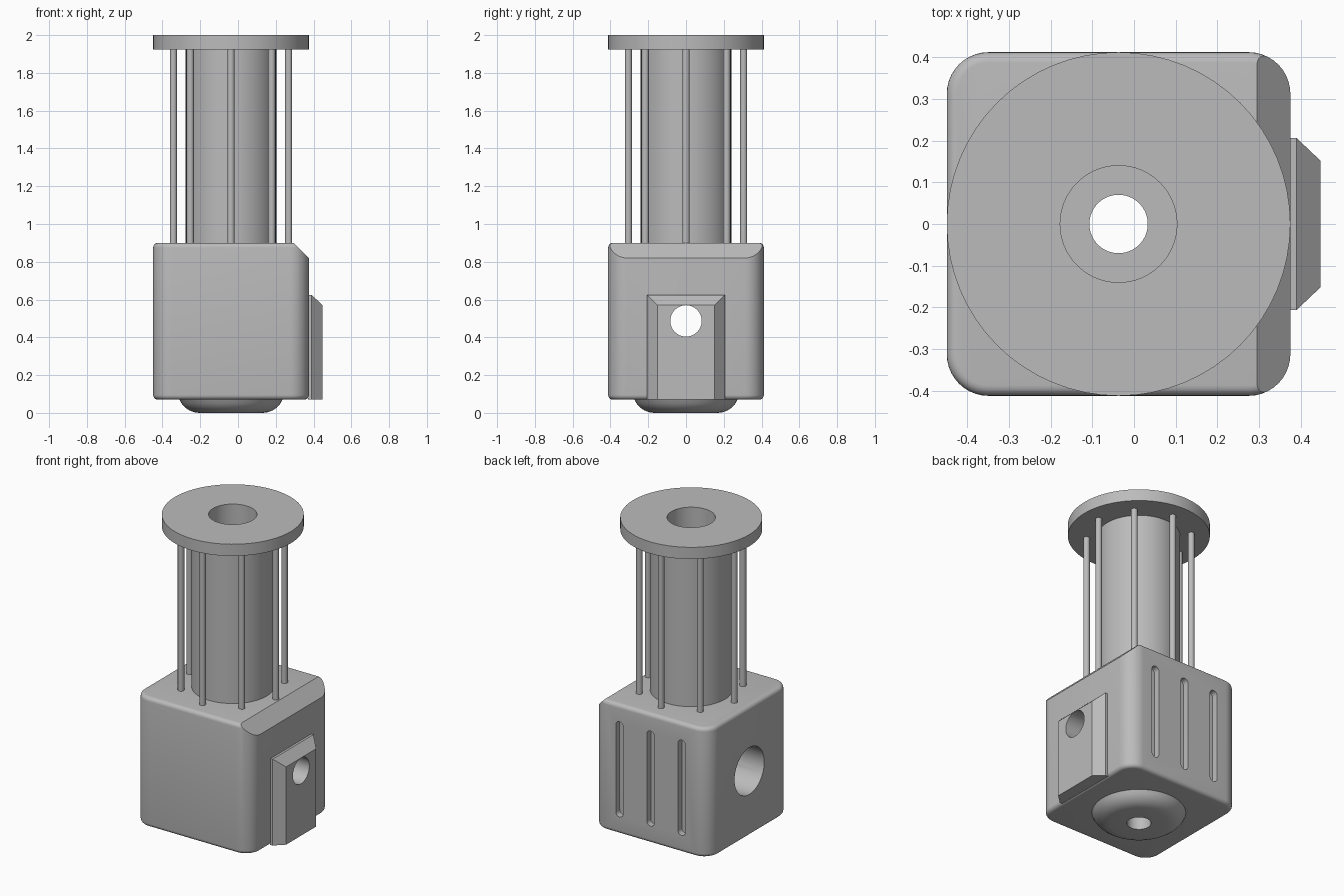
import bpy, bmesh
from math import sin, cos, pi, radians
from mathutils import Matrix, Vector

old = bpy.data.objects.get("Cube")
if old:
    bpy.data.objects.remove(old, do_unlink=True)

CX = -0.037          # x of the main axis
HALF = 0.412         # half width of the housing and flange radius
SEG = 64

grey = bpy.data.materials.new("plain_grey")
grey.use_nodes = True
colour = (0.5, 0.5, 0.5, 1)
grey.diffuse_color = colour
grey.node_tree.nodes["Principled BSDF"].inputs["Base Color"].default_value = colour


def finish(bm, name):
    bmesh.ops.recalc_face_normals(bm, faces=bm.faces)
    mesh = bpy.data.meshes.new(name)
    bm.to_mesh(mesh)
    bm.free()
    mesh.materials.append(grey)
    ob = bpy.data.objects.new(name, mesh)
    bpy.context.collection.objects.link(ob)
    return ob


def activate(ob):
    bpy.ops.object.select_all(action='DESELECT')
    ob.select_set(True)
    bpy.context.view_layer.objects.active = ob


def smooth(ob, angle=30):
    activate(ob)
    bpy.ops.object.shade_smooth_by_angle(angle=radians(angle))


def lathe(name, profile):
    """Spin a closed (radius, z) profile around the main axis."""
    bm = bmesh.new()
    rings = [[bm.verts.new((CX + r * cos(2 * pi * i / SEG), r * sin(2 * pi * i / SEG), z))
              for i in range(SEG)] for r, z in profile]
    for a, b in zip(rings, rings[1:] + rings[:1]):
        for i in range(SEG):
            j = (i + 1) % SEG
            bm.faces.new((a[i], a[j], b[j], b[i]))
    return finish(bm, name)


def cylinder(name, r, start, end, seg=SEG):
    start, end = Vector(start), Vector(end)
    axis = end - start
    turn = axis.to_track_quat('Z', 'Y').to_matrix().to_4x4()
    bm = bmesh.new()
    bmesh.ops.create_cone(bm, cap_ends=True, segments=seg, radius1=r, radius2=r,
                          depth=axis.length,
                          matrix=Matrix.Translation((start + end) / 2) @ turn)
    return finish(bm, name)


def cut(ob, cutter):
    mod = ob.modifiers.new("cut", 'BOOLEAN')
    mod.operation = 'DIFFERENCE'
    mod.solver = 'EXACT'
    mod.object = cutter
    activate(ob)
    bpy.ops.object.modifier_apply(modifier=mod.name)
    bpy.data.objects.remove(cutter, do_unlink=True)


def slot_cutter(x, r=0.026, low=0.18, high=0.79, depth=0.04):
    """Upright round-ended slot in the back face."""
    bm = bmesh.new()
    outline = []
    for z, first in ((high - r, 0), (low + r, pi)):
        for i in range(13):
            t = first + pi * i / 12
            outline.append(bm.verts.new((x + r * cos(t), HALF - depth, z + r * sin(t))))
    face = bm.faces.new(outline)
    moved = bmesh.ops.extrude_face_region(bm, geom=[face])["geom"]
    bmesh.ops.translate(bm, vec=(0, 0.2, 0),
                        verts=[v for v in moved if isinstance(v, bmesh.types.BMVert)])
    return finish(bm, "slot_cutter")


# Housing: rounded box with one chamfered top edge
bm = bmesh.new()
bmesh.ops.create_cube(bm, size=1, matrix=Matrix.Translation((CX, 0, 0.485))
                      @ Matrix.Diagonal((2 * HALF, 2 * HALF, 0.83, 1)))
upright = [e for e in bm.edges if abs(e.verts[0].co.z - e.verts[1].co.z) > 0.5]
bmesh.ops.bevel(bm, geom=upright, offset=0.1, segments=10, profile=0.5, affect='EDGES')
rims = [e for e in bm.edges if abs(e.verts[0].co.z - e.verts[1].co.z) < 0.01]
bmesh.ops.bevel(bm, geom=rims, offset=0.025, segments=5, profile=0.5, affect='EDGES')
sliced = bmesh.ops.bisect_plane(bm, geom=bm.verts[:] + bm.edges[:] + bm.faces[:],
                                plane_co=(0.295, 0, 0.9), plane_no=(1, 0, 1),
                                clear_outer=True)
bmesh.ops.holes_fill(bm, edges=[e for e in sliced["geom_cut"]
                                if isinstance(e, bmesh.types.BMEdge)], sides=0)
housing = finish(bm, "housing")

# Side boss: plate with sloped sides and top
bm = bmesh.new()
rings = []
for x, w, top in ((0.37, 0.206, 0.625), (0.39, 0.206, 0.625), (0.447, 0.152, 0.57)):
    rings.append([bm.verts.new((x, y, z)) for y, z in
                  ((-w, 0.072), (w, 0.072), (w, top), (-w, top))])
for a, b in zip(rings, rings[1:]):
    for i in range(4):
        j = (i + 1) % 4
        bm.faces.new((a[i], a[j], b[j], b[i]))
bm.faces.new(rings[0])
bm.faces.new(rings[-1])
boss = finish(bm, "side_boss")

# Bores and slots
PORT = 0.487
cut(housing, cylinder("cutter", 0.14, (CX, 0, 0.2), (CX, 0, 1.1)))
cut(housing, cylinder("cutter", 0.07, (CX, 0, -0.1), (CX, 0, 0.3)))
cut(housing, cylinder("cutter", 0.15, (-0.7, 0, PORT), (CX, 0, PORT)))
for part in (housing, boss):
    cut(part, cylinder("cutter", 0.083, (-0.1, 0, PORT), (0.7, 0, PORT)))
for offset in (-0.22, 0, 0.22):
    cut(housing, slot_cutter(CX + offset))
smooth(housing)
smooth(boss)

# Rounded nose under the housing
smooth(lathe("nose", [(0.07, 0.075), (0.275, 0.075), (0.262, 0.05), (0.245, 0.03),
                      (0.222, 0.014), (0.197, 0.004), (0.17, 0), (0.07, 0)]), 40)

# Hollow column and end flange
smooth(lathe("column", [(0.14, 0.895), (0.24, 0.895), (0.24, 1.93), (0.14, 1.93)]))
smooth(lathe("flange", [(0.14, 1.925), (HALF, 1.925), (HALF, 2), (0.14, 2)]))

# Ring of tie rods
for i in range(8):
    t = i * pi / 4
    x, y = CX + 0.305 * cos(t), 0.305 * sin(t)
    top_of_housing = 0.87 if i == 0 else 0.89
    smooth(cylinder(f"tie_rod_{i + 1}", 0.019, (x, y, top_of_housing), (x, y, 1.93), 24))
